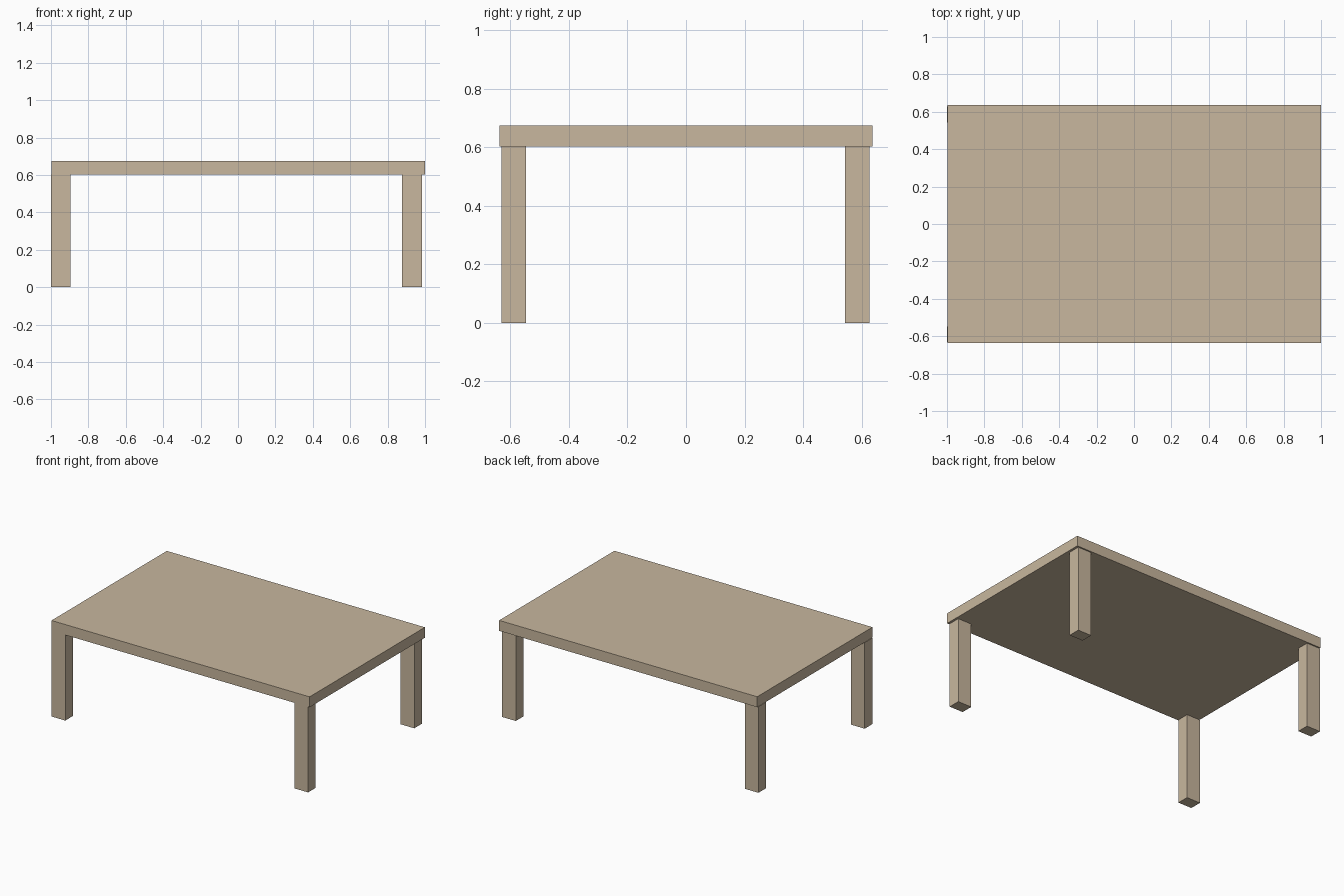
import bpy

if "Cube" in bpy.data.objects:
    bpy.data.objects.remove(bpy.data.objects["Cube"])

wood = bpy.data.materials.new("light_wood")
wood.diffuse_color = (0.578, 0.474, 0.342, 1)
wood.use_nodes = True
wood.node_tree.nodes["Principled BSDF"].inputs["Base Color"].default_value = wood.diffuse_color


def box(name, x, y, z):
    """Add a box spanning the given (min, max) ranges."""
    ranges = (x, y, z)
    bpy.ops.mesh.primitive_cube_add(size=1, location=[(a + b) / 2 for a, b in ranges])
    ob = bpy.context.object
    ob.name = name
    ob.scale = [b - a for a, b in ranges]
    bpy.ops.object.transform_apply(location=False, rotation=False, scale=True)
    ob.data.materials.append(wood)


# Table top
box("table_top", (-0.997, 1.0), (-0.637, 0.637), (0.602, 0.675))

# Four legs, the left pair flush with the edge, the right pair slightly inset
for side, x in (("left", (-1.0, -0.895)), ("right", (0.878, 0.984))):
    for end, y in (("front", (-0.631, -0.547)), ("back", (0.543, 0.627))):
        box(f"{end}_{side}_leg", x, y, (0, 0.602))
